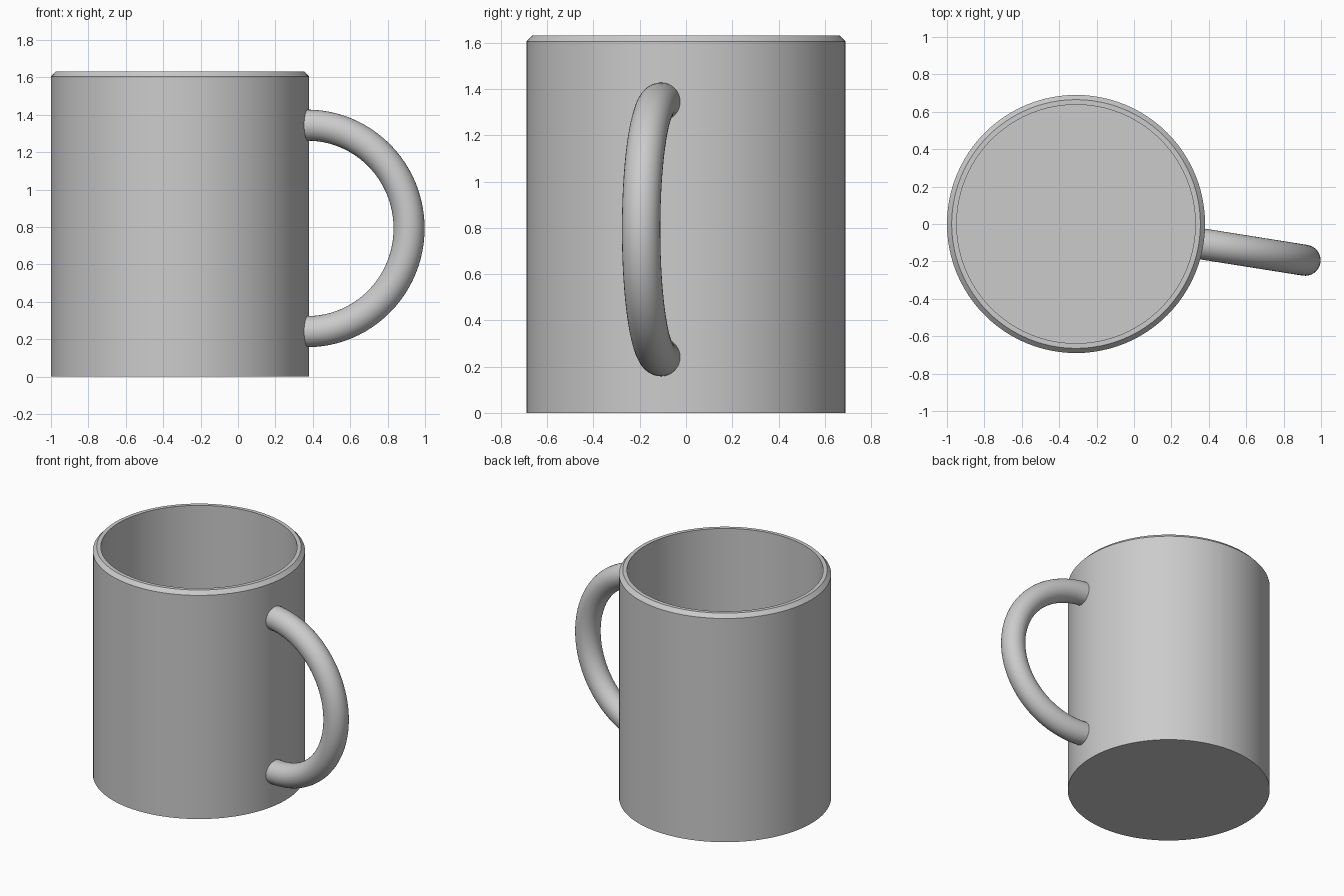
import bpy, bmesh, math
from mathutils import Vector, Matrix

if "Cube" in bpy.data.objects:
    bpy.data.objects.remove(bpy.data.objects["Cube"])

CX = -0.31
TILT = math.radians(-9)


def make_object(name, bm, angle):
    bmesh.ops.recalc_face_normals(bm, faces=bm.faces)
    mesh = bpy.data.meshes.new(name)
    bm.to_mesh(mesh)
    bm.free()
    ob = bpy.data.objects.new(name, mesh)
    bpy.context.collection.objects.link(ob)
    bpy.ops.object.select_all(action='DESELECT')
    ob.select_set(True)
    bpy.context.view_layer.objects.active = ob
    bpy.ops.object.shade_smooth_by_angle(angle=math.radians(angle))
    return ob


def skin(bm, rings):
    # join consecutive rings of points and cap both ends
    vs = [[bm.verts.new(p) for p in r] for r in rings]
    n = len(vs[0])
    for a, b in zip(vs, vs[1:]):
        for i in range(n):
            j = (i + 1) % n
            bm.faces.new((a[i], a[j], b[j], b[i]))
    bm.faces.new(vs[0])
    bm.faces.new(vs[-1])


# cup body: outer wall, chamfered rim, inner wall and floor
profile = [(0.69, 0), (0.69, 1.605), (0.665, 1.632), (0.638, 1.632), (0.638, 0.055)]
N = 96
bm = bmesh.new()
skin(bm, [[(CX + r * math.cos(2 * math.pi * i / N), r * math.sin(2 * math.pi * i / N), z)
           for i in range(N)] for r, z in profile])
make_object("cup_body", bm, 30)

# handle: round tube along a half circle, ends sunk into the wall
ARC, TUBE, MID, SIDES, STEPS = 0.552, 0.083, 0.793, 32, 48
path = [(0.66, MID - ARC, -math.pi / 2)]
for k in range(STEPS + 1):
    a = -math.pi / 2 + math.pi * k / STEPS
    path.append((0.688 + ARC * math.cos(a), MID + ARC * math.sin(a), a))
path.append((0.66, MID + ARC, math.pi / 2))
place = Matrix.Translation((CX, 0, 0)) @ Matrix.Rotation(TILT, 4, 'Z')
rings = []
for r, z, a in path:
    ring = []
    for s in range(SIDES):
        t = 2 * math.pi * s / SIDES
        d = TUBE * math.cos(t)
        ring.append(place @ Vector((r + d * math.cos(a), TUBE * math.sin(t), z + d * math.sin(a))))
    rings.append(ring)
bm = bmesh.new()
skin(bm, rings)
make_object("handle", bm, 40)
